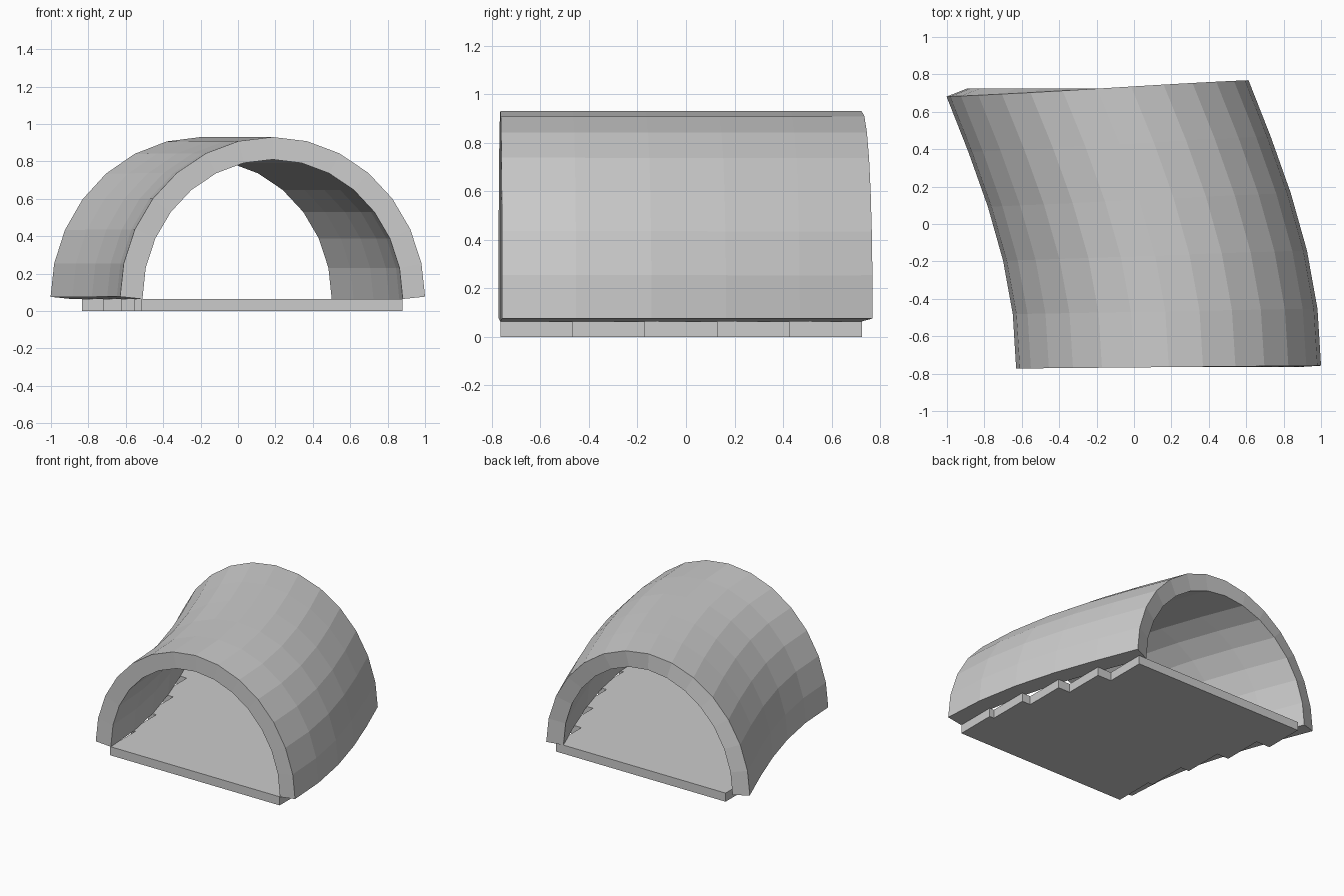
import bpy, bmesh
from math import sin, cos, pi

if "Cube" in bpy.data.objects:
    bpy.data.objects.remove(bpy.data.objects["Cube"])

SEGS, SIDES = 5, 14            # sections along the tunnel, sides of the arch
Y0, STEP = -0.765, 0.298       # front edge and section length
FLOOR = 0.064                  # floor thickness
RX, RZ = 0.696, 0.746          # inner arch radii


def centre(k):
    """Sideways position of the bending tunnel at section k."""
    return 0.185 - 0.38 * (1 - cos(k * pi / 2 / SEGS))


def add_object(name, bm):
    mesh = bpy.data.meshes.new(name)
    bm.to_mesh(mesh)
    bm.free()
    obj = bpy.data.objects.new(name, mesh)
    bpy.context.collection.objects.link(obj)
    return obj


# Arched wall: inner skin swept along the bend, thickened outwards
bm = bmesh.new()
rings = [[bm.verts.new((centre(k) + RX * cos(pi * i / SIDES),
                        Y0 + STEP * k,
                        FLOOR + RZ * sin(pi * i / SIDES)))
          for i in range(SIDES + 1)] for k in range(SEGS + 1)]
for a, b in zip(rings, rings[1:]):
    for i in range(SIDES):
        bm.faces.new((a[i], b[i], b[i + 1], a[i + 1]))
arch = add_object("tunnel_arch", bm)
shell = arch.modifiers.new("wall_thickness", 'SOLIDIFY')
shell.thickness = 0.12
shell.offset = 1

# Floor: one straight slab per section, stepping sideways with the bend
for k in range(SEGS):
    bm = bmesh.new()
    bmesh.ops.create_cube(bm, size=1)
    bmesh.ops.scale(bm, vec=(1.396, STEP, FLOOR), verts=bm.verts)
    bmesh.ops.translate(bm, vec=(centre(k + 0.5), Y0 + STEP * (k + 0.5), FLOOR / 2),
                        verts=bm.verts)
    add_object(f"floor_slab_{k + 1}", bm)
